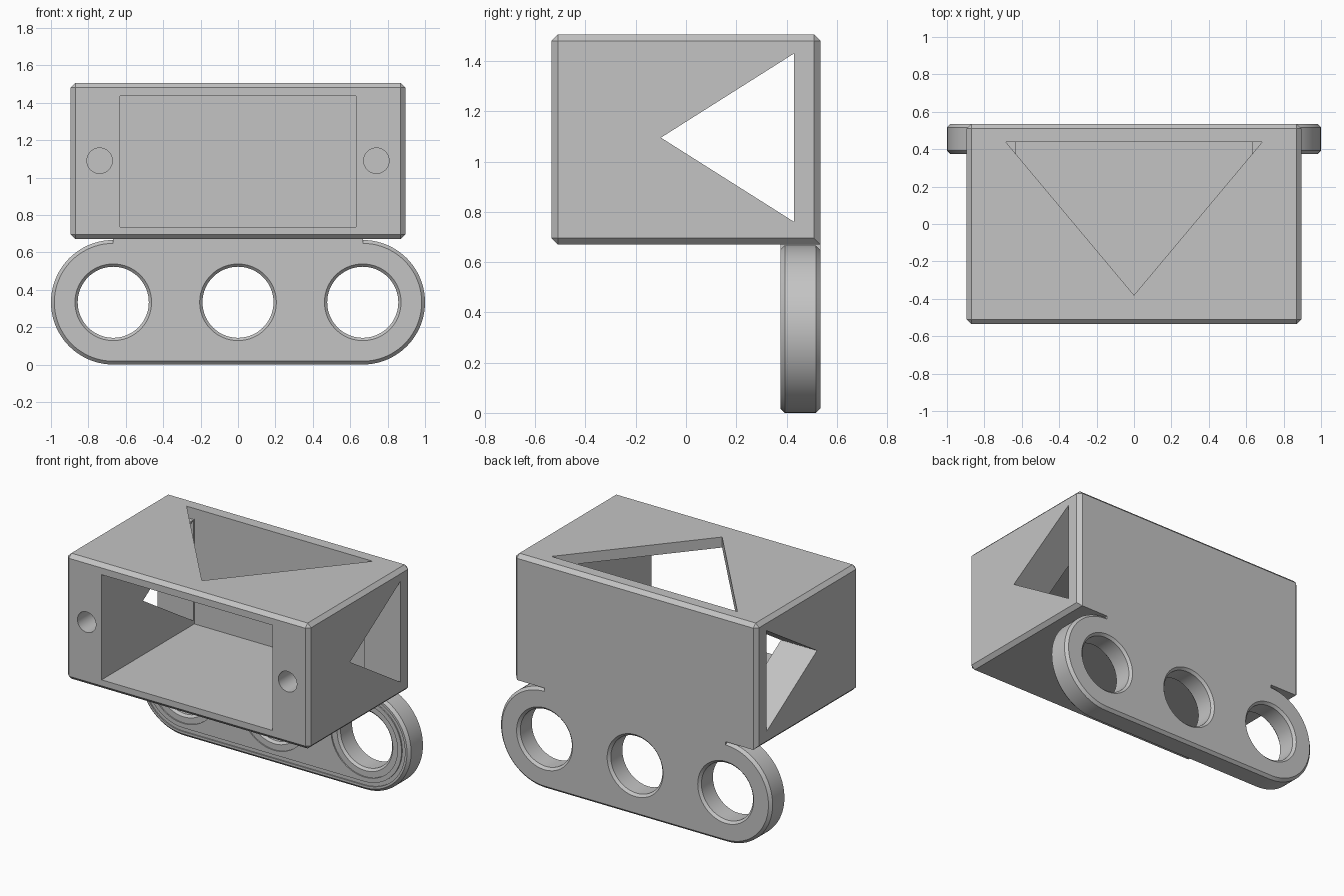
import bpy, bmesh
from math import pi, cos, sin, radians
from mathutils import Vector

if "Cube" in bpy.data.objects:
    bpy.data.objects.remove(bpy.data.objects["Cube"])

grey = bpy.data.materials.new("plain grey")
grey.use_nodes = True
colour = (0.55, 0.55, 0.55, 1)
grey.diffuse_color = colour
grey.node_tree.nodes["Principled BSDF"].inputs["Base Color"].default_value = colour

FRONT, BACK = 0.375, 0.535      # plate thickness along y
BOX_X, BOX_LOW, BOX_TOP = 0.895, 0.67, 1.505
MID = 0.333                     # plate end radius and hole height
END = 0.667                     # plate end centre


def finish(name, bm):
    bmesh.ops.recalc_face_normals(bm, faces=bm.faces)
    mesh = bpy.data.meshes.new(name)
    bm.to_mesh(mesh)
    bm.free()
    mesh.materials.append(grey)
    obj = bpy.data.objects.new(name, mesh)
    bpy.context.collection.objects.link(obj)
    return obj


def block(name, low, high, chamfer=0):
    """Box between two corners; the lower back edge is never chamfered."""
    low, high = Vector(low), Vector(high)
    bm = bmesh.new()
    bmesh.ops.create_cube(bm, size=1)
    for v in bm.verts:
        v.co = Vector([(h + l) / 2 + c * (h - l) for l, h, c in zip(low, high, v.co)])
    if chamfer:
        edges = [e for e in bm.edges
                 if not all(v.co.y > 0 and v.co.z < low.z + 0.1 for v in e.verts)]
        bmesh.ops.bevel(bm, geom=edges, offset=chamfer, segments=1,
                        profile=0.5, affect='EDGES')
    return finish(name, bm)


def prism(name, base, depth):
    """Extrude a polygon along a vector."""
    bm = bmesh.new()
    face = bm.faces.new([bm.verts.new(p) for p in base])
    top = bmesh.ops.extrude_face_region(bm, geom=[face])["geom"]
    bmesh.ops.translate(bm, vec=depth,
                        verts=[g for g in top if isinstance(g, bmesh.types.BMVert)])
    return finish(name, bm)


def loft(name, rings, half=0, centre=(0, MID), closed=False, steps=40):
    """Join rounded outlines, each (y, radius); half is the straight half length."""
    bm = bmesh.new()
    loops = []
    for y, r in rings:
        loop = []
        for side in (1, -1):
            for i in range(steps + 1):
                if half == 0 and i == steps:
                    continue
                a = -pi / 2 + pi * i / steps
                loop.append(bm.verts.new((centre[0] + side * (half + r * cos(a)), y,
                                          centre[1] + side * r * sin(a))))
        loops.append(loop)
    n = len(loops[0])
    pairs = list(zip(loops, loops[1:]))
    if closed:
        pairs.append((loops[-1], loops[0]))
    else:
        bm.faces.new(loops[0])
        bm.faces.new(loops[-1])
    for a, b in pairs:
        for i in range(n):
            j = (i + 1) % n
            bm.faces.new((a[i], a[j], b[j], b[i]))
    return finish(name, bm)


def combine(target, other, operation):
    mod = target.modifiers.new(operation.lower(), 'BOOLEAN')
    mod.operation, mod.solver, mod.object = operation, 'EXACT', other
    with bpy.context.temp_override(object=target, active_object=target,
                                   selected_objects=[target]):
        bpy.ops.object.modifier_apply(modifier=mod.name)
    bpy.data.objects.remove(other)


# Chamfered housing with an open front
body = block("housing_with_mounting_plate", (-BOX_X, -BACK, BOX_LOW),
             (BOX_X, BACK, BOX_TOP), 0.025)
combine(body, block("cavity", (-0.63, -0.7, 0.735), (0.63, 0.44, 1.435)), 'DIFFERENCE')

# Triangular windows: one through both sides, one in the top
side_window = prism("side_window", [(-1.1, -0.1, 1.095), (-1.1, 0.43, 0.76),
                                    (-1.1, 0.43, 1.43)], (2.2, 0, 0))
combine(body, side_window, 'DIFFERENCE')
top_window = prism("top_window", [(0, -0.38, 1.43), (0.685, 0.438, 1.43),
                                  (-0.685, 0.438, 1.43)], (0, 0, 0.2))
combine(body, top_window, 'DIFFERENCE')

# Blind screw holes
for x in (-0.74, 0.74):
    combine(body, loft("screw_hole", [(-0.7, 0.068), (-0.3, 0.068)],
                       centre=(x, 1.09), steps=20), 'DIFFERENCE')

# Rounded mounting plate with chamfered rims
plate = loft("plate", [(FRONT, MID - 0.018), (FRONT + 0.018, MID),
                       (BACK - 0.018, MID), (BACK, MID - 0.018)], half=END)

# Shallow groove around the front of the plate
groove = loft("groove", [(FRONT - 0.02, 0.275), (FRONT - 0.02, 0.3),
                         (FRONT + 0.008, 0.3), (FRONT + 0.008, 0.275)],
              half=END, closed=True)
combine(plate, groove, 'DIFFERENCE')

# Three holes, each with a shallow front recess and chamfered rims
for x in (-END, 0, END):
    hole = [(FRONT - 0.02, 0.245), (FRONT + 0.008, 0.245), (FRONT + 0.008, 0.205),
            (FRONT + 0.023, 0.19), (BACK - 0.016, 0.19), (BACK, 0.206),
            (BACK + 0.02, 0.226)]
    combine(plate, loft("hole", hole, centre=(x, MID)), 'DIFFERENCE')

# Neck joining plate and housing flush at the back
neck = block("neck", (-END, FRONT, 0.636), (END, BACK, 0.7))
combine(plate, neck, 'UNION')
combine(body, plate, 'UNION')

bpy.ops.object.select_all(action='DESELECT')
body.select_set(True)
bpy.context.view_layer.objects.active = body
bpy.ops.object.shade_smooth_by_angle(angle=radians(25))
